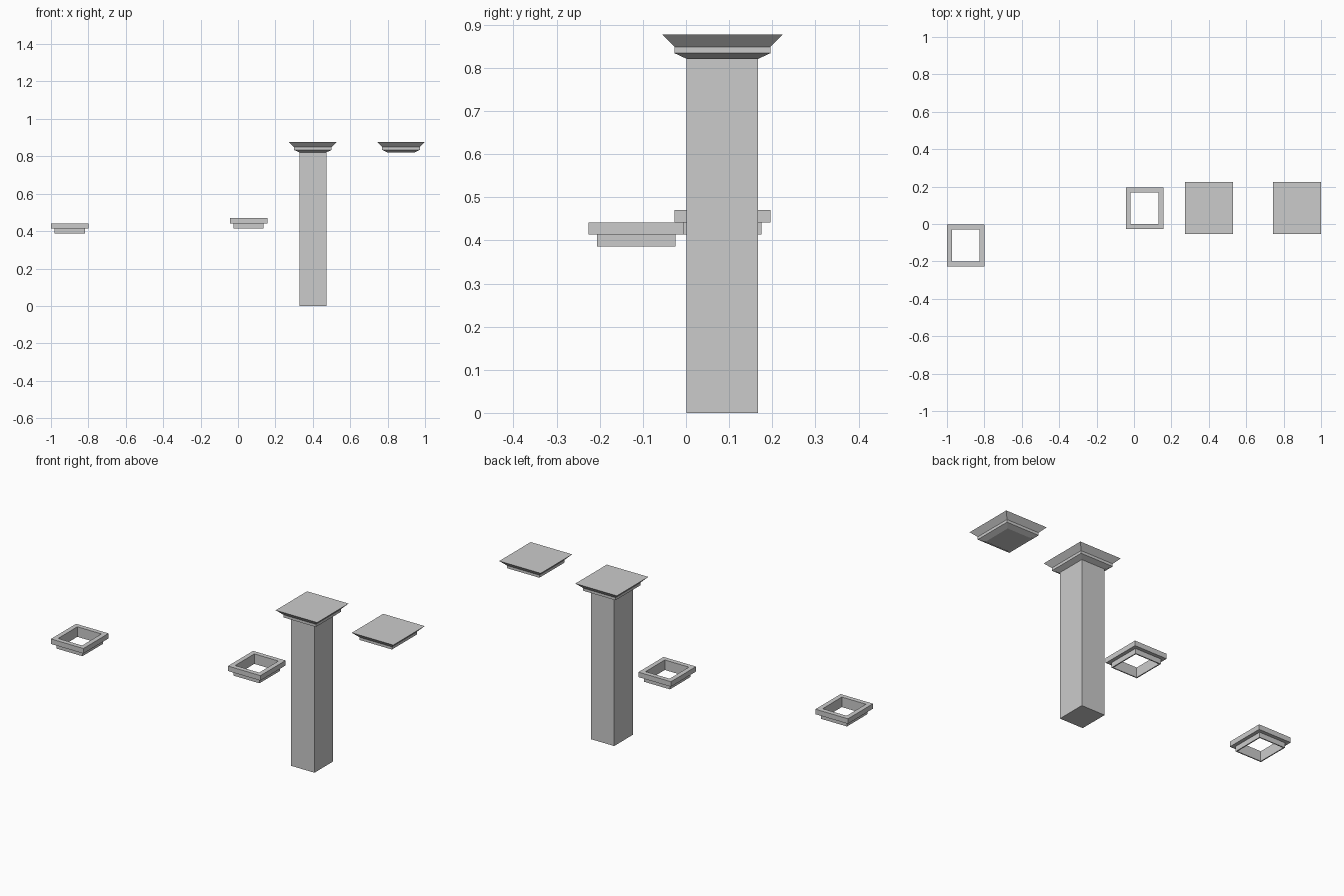
import bpy, bmesh

if "Cube" in bpy.data.objects:
    bpy.data.objects.remove(bpy.data.objects["Cube"])

HX, HY = 0.0725, 0.083   # half width and depth of the column shaft


def loft(name, cx, cy, profile, closed_ring=False):
    """Sweep (offset, z) points around the shaft rectangle."""
    bm = bmesh.new()
    loops = []
    for o, z in profile:
        x, y = HX + o, HY + o
        loops.append([bm.verts.new((cx + sx * x, cy + sy * y, z))
                      for sx, sy in ((-1, -1), (1, -1), (1, 1), (-1, 1))])
    pairs = list(zip(loops, loops[1:]))
    if closed_ring:
        pairs.append((loops[-1], loops[0]))
    else:
        bm.faces.new(loops[0][::-1])
        bm.faces.new(loops[-1])
    for a, b in pairs:
        for i in range(4):
            j = (i + 1) % 4
            bm.faces.new((a[i], a[j], b[j], b[i]))
    bmesh.ops.recalc_face_normals(bm, faces=bm.faces)
    mesh = bpy.data.meshes.new(name)
    bm.to_mesh(mesh)
    bm.free()
    ob = bpy.data.objects.new(name, mesh)
    bpy.context.collection.objects.link(ob)
    return ob


# Capital moulding: lower flare, straight band, upper flare
CAP = [(0.0, 0.821), (0.028, 0.834), (0.028, 0.849), (0.056, 0.877)]

# Column with its capital, and the loose capital beside it
loft("column", 0.400, 0.0845, [(0.0, 0.0)] + CAP)
loft("loose_capital", 0.8715, 0.0845, CAP)


# Stepped collars with a hole the size of the shaft
def collar(name, cx, cy, z):
    h = 0.028
    hole = 0.002
    loft(name, cx, cy, [(hole, z), (0.008, z), (0.008, z + h), (0.028, z + h),
                        (0.028, z + 2 * h), (hole, z + 2 * h), (hole, z + h)], True)


collar("left_collar", -0.8995, -0.1150, 0.386)
collar("middle_collar", 0.0570, 0.0845, 0.414)
